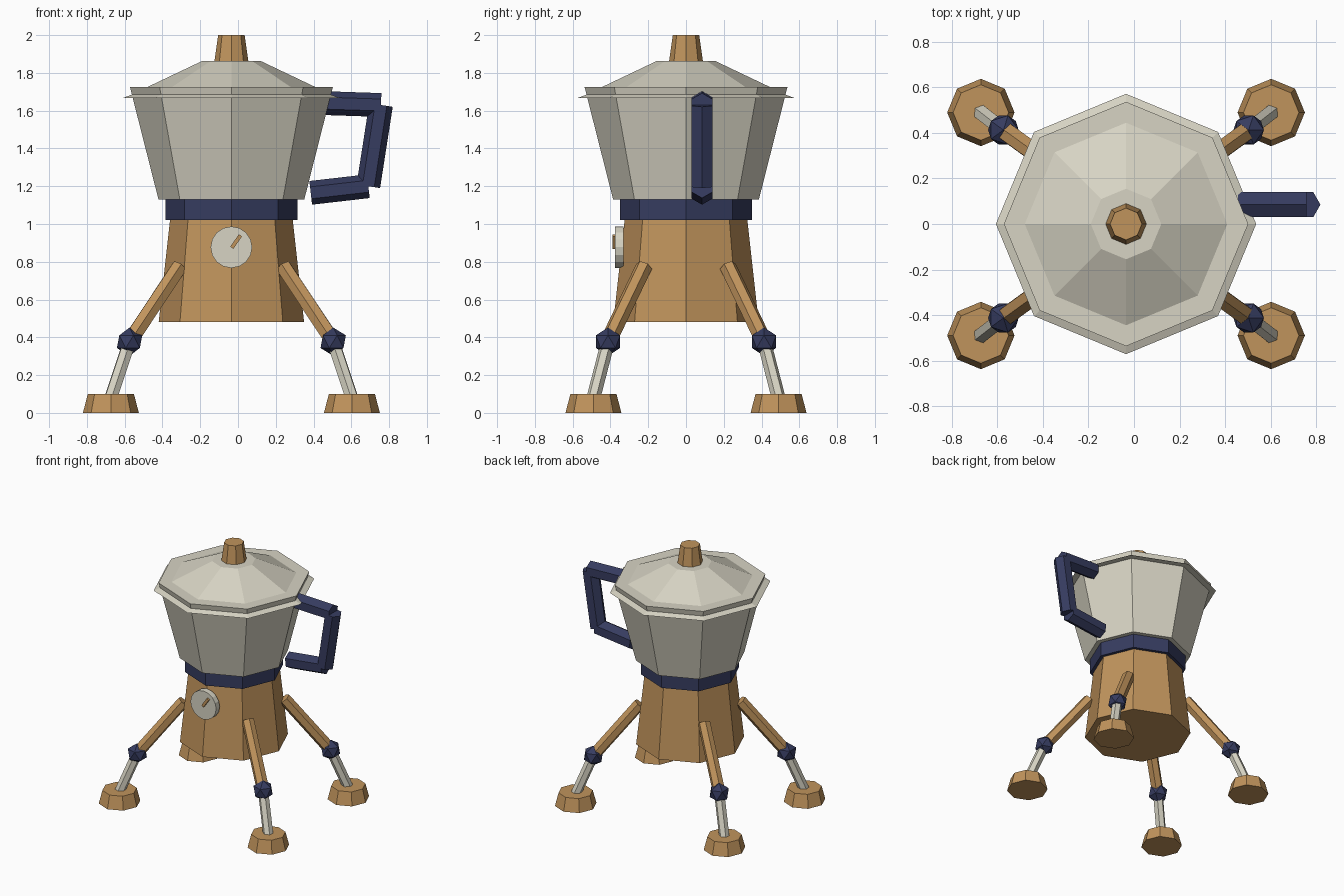
import bpy, bmesh, math
from mathutils import Vector, Matrix

cube = bpy.data.objects.get("Cube")
if cube:
    bpy.data.objects.remove(cube, do_unlink=True)

CX = -0.035  # body axis, shifted to balance the handle


def material(name, rgb):
    m = bpy.data.materials.new(name)
    m.use_nodes = True
    m.diffuse_color = (*rgb, 1)
    m.node_tree.nodes["Principled BSDF"].inputs["Base Color"].default_value = (*rgb, 1)
    return m


wood = material("warm_brown", (0.53, 0.295, 0.107))
metal = material("pale_grey", (0.68, 0.655, 0.55))
navy = material("dark_navy", (0.037, 0.045, 0.117))


def finish(name, bm, mat):
    bmesh.ops.recalc_face_normals(bm, faces=bm.faces)
    mesh = bpy.data.meshes.new(name)
    bm.to_mesh(mesh)
    bm.free()
    mesh.materials.append(mat)
    obj = bpy.data.objects.new(name, mesh)
    bpy.context.collection.objects.link(obj)
    return obj


def lathe(name, profile, mat, x=CX, y=0, sides=8, turn=0):
    """Faceted solid from (radius, height) pairs, capped at both ends."""
    bm = bmesh.new()
    rings = []
    for r, z in profile:
        angles = [turn + math.tau * i / sides for i in range(sides)]
        rings.append([bm.verts.new((x + r * math.cos(a), y + r * math.sin(a), z)) for a in angles])
    for a, b in zip(rings, rings[1:]):
        for i in range(sides):
            j = (i + 1) % sides
            bm.faces.new((a[i], a[j], b[j], b[i]))
    bm.faces.new(rings[0])
    bm.faces.new(rings[-1])
    return finish(name, bm, mat)


def rod(name, start, end, radius, mat, side, sides=6):
    """Prism from start to end with one edge facing the side direction."""
    start, end = Vector(start), Vector(end)
    w = (end - start).normalized()
    v = w.cross(Vector(side)).normalized()
    u = v.cross(w)
    bm = bmesh.new()
    frame = Matrix((u, v, w)).transposed().to_4x4()
    frame.translation = (start + end) / 2
    bmesh.ops.create_cone(bm, cap_ends=True, segments=sides, radius1=radius, radius2=radius,
                          depth=(end - start).length,
                          matrix=frame @ Matrix.Rotation(math.pi / 2, 4, "Z") if sides == 4 else
                          frame @ Matrix.Rotation(-math.pi / 2, 4, "Z"))
    return finish(name, bm, mat)


# Body, collar, pot with lid, rim flange and knob
lathe("boiler", [(0.385, 0.48), (0.325, 1.02)], wood)
lathe("collar", [(0.35, 1.02), (0.35, 1.13)], navy)
lathe("pot", [(0.386, 1.13), (0.537, 1.725), (0.445, 1.725), (0.155, 1.863)], metal)
lathe("rim_flange", [(0.5, 1.668), (0.572, 1.668), (0.5, 1.695)], metal)
lathe("lid_knob", [(0.09, 1.86), (0.07, 2.0)], wood)

# Handle of three hexagonal bars
path = [(0.455, 1.64), (0.757, 1.63), (0.69, 1.2), (0.385, 1.165)]
points = [Vector((x, 0.085, z)) for x, z in path]
for name, a, b, side in zip(("handle_top", "handle_grip", "handle_bottom"), points, points[1:],
                            ((0, 0, 1), (1, 0, 0), (0, 0, 1))):
    rod(name, a, b, 0.063, navy, side)

# Dial with pointer on the front
rod("dial", (CX, -0.33, 0.877), (CX, -0.375, 0.877), 0.11, metal, (0, 0, 1), 16)
bm = bmesh.new()
bmesh.ops.create_cube(bm, size=1, matrix=Matrix.Translation((-0.01, -0.38, 0.907))
                      @ Matrix.Rotation(math.radians(35), 4, "Y")
                      @ Matrix.Diagonal((0.02, 0.02, 0.08, 1)))
finish("dial_pointer", bm, wood)

# Four jointed legs
for sx, left in ((1, "left"), (-1, "right")):
    for sy, end in ((-1, "front"), (1, "back")):
        tag = f"{end}_{left}"
        hip = Vector((CX + sx * 0.275, sy * 0.222, 0.775))
        knee = Vector((CX + sx * 0.539, sy * 0.413, 0.377))
        ankle = Vector((CX + sx * 0.638, sy * 0.49, 0.08))
        out = (sx * 0.638, sy * 0.49, 0)
        rod(f"{tag}_upper_leg", hip, knee, 0.045, wood, out)
        rod(f"{tag}_lower_leg", knee, ankle, 0.037, metal, out)
        bm = bmesh.new()
        bmesh.ops.create_icosphere(bm, subdivisions=1, radius=0.075,
                                   matrix=Matrix.Translation(knee))
        finish(f"{tag}_knee", bm, navy)
        lathe(f"{tag}_foot", [(0.148, 0), (0.122, 0.1)], wood, ankle.x, ankle.y)
